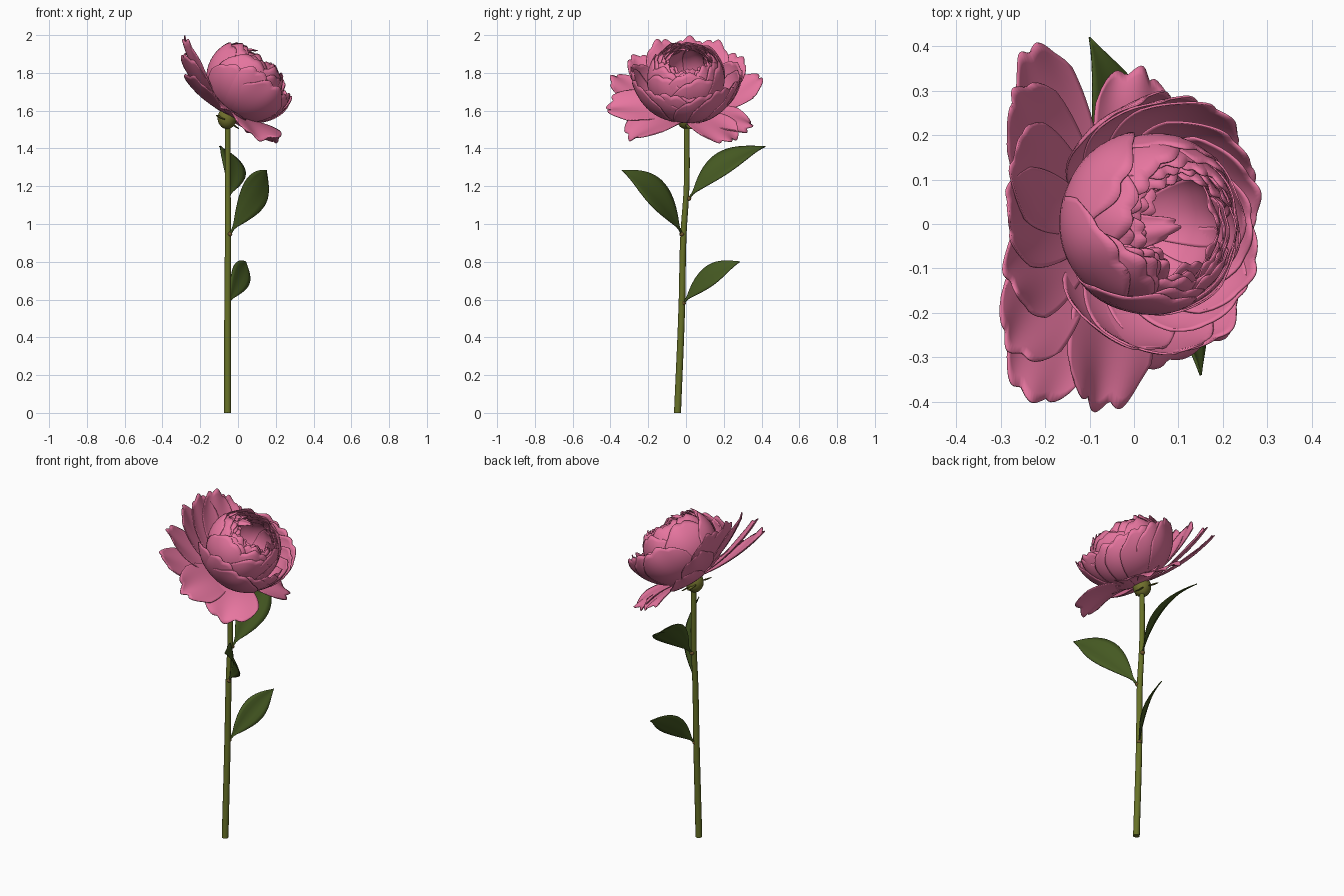
import bpy, bmesh, math, random
from math import sin, cos, pi, radians
from mathutils import Vector, Matrix

if "Cube" in bpy.data.objects:
    bpy.data.objects.remove(bpy.data.objects["Cube"])

random.seed(4)
BASE = Vector((-0.055, 0.0, 1.585))   # where the bloom meets the stem


def material(name, rgb):
    m = bpy.data.materials.new(name)
    m.diffuse_color = (*rgb, 1)
    m.use_nodes = True
    m.node_tree.nodes["Principled BSDF"].inputs["Base Color"].default_value = m.diffuse_color
    return m


PINK = material("petal pink", (0.80, 0.18, 0.35))
STEM = material("stem green", (0.135, 0.165, 0.02))
LEAF = material("leaf green", (0.06, 0.1, 0.016))
BULB = material("calyx green", (0.16, 0.16, 0.025))
NODE = material("node brown", (0.16, 0.09, 0.025))


def finish(name, bm, mat, thickness=0.0):
    me = bpy.data.meshes.new(name)
    bm.to_mesh(me)
    bm.free()
    ob = bpy.data.objects.new(name, me)
    bpy.context.collection.objects.link(ob)
    me.materials.append(mat)
    me.shade_smooth()
    if thickness:
        mod = ob.modifiers.new("thickness", 'SOLIDIFY')
        mod.thickness, mod.offset = thickness, 0
    return ob


def grid_faces(bm, rows):
    for a, b in zip(rows, rows[1:]):
        for i in range(len(a) - 1):
            bm.faces.new((a[i], a[i + 1], b[i + 1], b[i]))


def petal(bm, phi, a0, a1, length, width, wrap, r0=0.0, z0=0.0,
          skew=0.0, notch=0.03, ruffle=0.004):
    """Petal along an arc (angles from the bloom axis), wrapped sideways with a radius."""
    a0, a1 = radians(a0), radians(a1)
    k = (a1 - a0) / length
    turn = Matrix.Rotation(radians(phi), 3, 'Z')
    ph, freq = random.uniform(0, 6.28), random.uniform(4, 5)
    nu, nv = 16, 24
    rows = []
    for i in range(nu + 1):
        row = []
        for j in range(nv + 1):
            v = 2 * j / nv - 1
            scallop = 1 - abs(sin(freq * v + ph))     # rounded lobes, sharp notches
            f = i / nu * (1 - 0.12 * v * v - 0.14 * v ** 6 - notch * scallop)
            a = a0 + k * f * length
            r = r0 + (cos(a0) - cos(a)) / k
            z = z0 + (sin(a) - sin(a0)) / k
            w = width * (0.22 + 0.78 * sin(pi / 2 * min(1, f / 0.65)))
            w *= 1 - 0.3 * max(0, (f - 0.65) / 0.35) ** 2
            s = v * w / wrap
            c = wrap * (1 - cos(s)) + skew * v * f + ruffle * f ** 3 * sin(5 * v + ph)
            row.append(bm.verts.new(turn @ Vector((r - cos(a) * c, wrap * sin(s), z + sin(a) * c))))
        rows.append(row)
    grid_faces(bm, rows)


def place(bm, tilt):
    bm.transform(Matrix.Translation(BASE) @ Matrix.Rotation(radians(tilt), 4, 'Y'))


# wide upright outer petals at the back: azimuth, opening angle, length, half width
bm = bmesh.new()
for az, op, ln, wd in [(177, 62, .475, .115), (158, 63, .48, .115), (-161, 63, .48, .115),
                       (141, 72, .48, .11), (-142, 72, .48, .11), (124, 81, .485, .105),
                       (-124, 81, .485, .115)]:
    petal(bm, az, op + 18, op - 14, ln, wd, 0.45, 0.01, 0, 0.012, 0.05, 0.006)
place(bm, 35)
k = (1.998 - BASE.z) / (max(v.co.z for v in bm.verts) - BASE.z)
bmesh.ops.scale(bm, vec=(k, k, k), verts=bm.verts, space=Matrix.Translation(-BASE))
finish("back_petals", bm, PINK, 0.005)

# drooping outer petals: azimuth, start, end, length, half width, sideways roll
bm = bmesh.new()
for az, st, en, ln, wd, roll in [(74, 80, 108, .36, .115, -.01), (-95, 78, 98, .42, .125, -.015),
                                 (-52, 70, 112, .38, .15, .06), (42, 72, 108, .36, .13, -.03)]:
    petal(bm, az, st, en, ln, wd, 0.6, 0.01, 0, roll, 0.07, 0.012)
place(bm, 35)
finish("drooping_petals", bm, PINK, 0.005)

# cupped petals around the front and sides of the ball
bm = bmesh.new()
for rad, azs in [(0.215, (-106, -64, -22, 22, 64, 106)), (0.206, (-86, -43, 0, 43, 86))]:
    for az in azs:
        R = rad + 0.056 * sin(radians(az)) ** 2 + random.uniform(-.003, .003)
        end = random.uniform(-6, 4) - 8 * cos(radians(az))
        petal(bm, az, 95, end, R * radians(95 - end), 0.15, R, 0, 0.0, 0.011, 0.045)
place(bm, 33)
finish("cup_petals", bm, PINK, 0.005)

# round ball of overlapping petals with an opening at the top
bm = bmesh.new()
CENTRE = 0.21
for R, n, end, wd in [(0.205, 6, 55, .16), (0.196, 7, 48, .14), (0.186, 8, 43, .11),
                      (0.175, 9, 40, .09), (0.164, 9, 37, .08), (0.15, 8, 36, .085)]:
    off = random.uniform(0, 360)
    for i in range(n):
        az = off + 360 * i / n + random.uniform(-5, 5)
        th = end + 8 * cos(radians(az)) + random.uniform(-4, 4)
        rr = R + random.uniform(-.003, .003)
        petal(bm, az, 90, th - 90, rr * radians(180 - th), wd, rr, 0, CENTRE - rr, 0.008, 0.035)
# single petal folding over the opening
petal(bm, 190, 90, -88, 0.155 * radians(178), 0.045, 0.15, 0, CENTRE - 0.155, 0.0, 0.04)
place(bm, 27)
finish("ball_petals", bm, PINK, 0.004)

# green calyx bulb and sepals under the bloom
bm = bmesh.new()
bmesh.ops.create_uvsphere(bm, u_segments=24, v_segments=14, radius=0.05)
bm.transform(Matrix.Translation((-0.058, 0, 1.56)) @ Matrix.Diagonal((1, 1, 1.15, 1)))
finish("calyx", bm, BULB)
bm = bmesh.new()
for az in (20, 100, 250):
    petal(bm, az, 118, 85, 0.08, 0.025, 0.08, 0.02, -0.025, 0, 0, 0)
place(bm, 30)
finish("sepals", bm, BULB, 0.004)

# stem
cu = bpy.data.curves.new("stem", 'CURVE')
cu.dimensions, cu.bevel_depth, cu.bevel_resolution, cu.use_fill_caps = '3D', 1.0, 4, True
sp = cu.splines.new('BEZIER')
pts = [(-.055, -.045, 0, .0185), (-.055, -.022, .57, .0175), (-.053, -.014, .93, .0165),
       (-.054, .003, 1.2, .015), (-.055, .004, 1.54, .0145)]
sp.bezier_points.add(len(pts) - 1)
for bp, p in zip(sp.bezier_points, pts):
    bp.co, bp.radius = p[:3], p[3]
    bp.handle_left_type = bp.handle_right_type = 'AUTO'
stem = bpy.data.objects.new("stem", cu)
bpy.context.collection.objects.link(stem)
cu.materials.append(STEM)
bpy.context.view_layer.objects.active = stem
stem.select_set(True)
bpy.ops.object.convert(target='MESH')
bpy.ops.object.shade_smooth_by_angle(angle=radians(50))


def leaf(name, p0, p1, p2, normal, width):
    """Folded leaf blade along a quadratic curve, with a short stalk."""
    p0, p1, p2, normal = map(Vector, (p0, p1, p2, normal))
    bm = bmesh.new()
    rows = []
    for i in range(25):
        u = i / 24
        p = p0 * (1 - u) ** 2 + p1 * 2 * u * (1 - u) + p2 * u * u
        tan = ((p1 - p0) * (1 - u) + (p2 - p1) * u).normalized()
        side = tan.cross(normal).normalized()
        up = side.cross(tan)
        t = min(1, max(0, (u - 0.1) / 0.9))
        hw = 0.006 * (1 - u) + 0.001 + width * max(0, sin(pi * t ** 0.95)) * (1 - 0.35 * t ** 4)
        rows.append([bm.verts.new(p + side * hw * v + up * hw * (0.22 * abs(v) - 0.1 * v * v))
                     for v in (-1, -.66, -.33, 0, .33, .66, 1)])
    grid_faces(bm, rows)
    finish(name, bm, LEAF, 0.005)
    # small brown node where the stalk leaves the stem
    bm = bmesh.new()
    bmesh.ops.create_uvsphere(bm, u_segments=12, v_segments=8, radius=0.013)
    bm.transform(Matrix.Translation(p0 + (p1 - p0) * 0.06) @ Matrix.Diagonal((1, 1, 0.9, 1)))
    finish(name + "_node", bm, NODE)


leaf("upper_leaf", (-.054, .005, 1.12), (.015, .175, 1.36), (-.1, .42, 1.41), (.65, -.3, .66), .085)
leaf("middle_leaf", (-.053, -.015, .93), (.11, -.135, 1.2), (.15, -.34, 1.285), (.69, .69, .23), .085)
leaf("lower_leaf", (-.054, -.022, .57), (.027, .12, .755), (.04, .285, .8), (.67, -.47, .38), .063)
